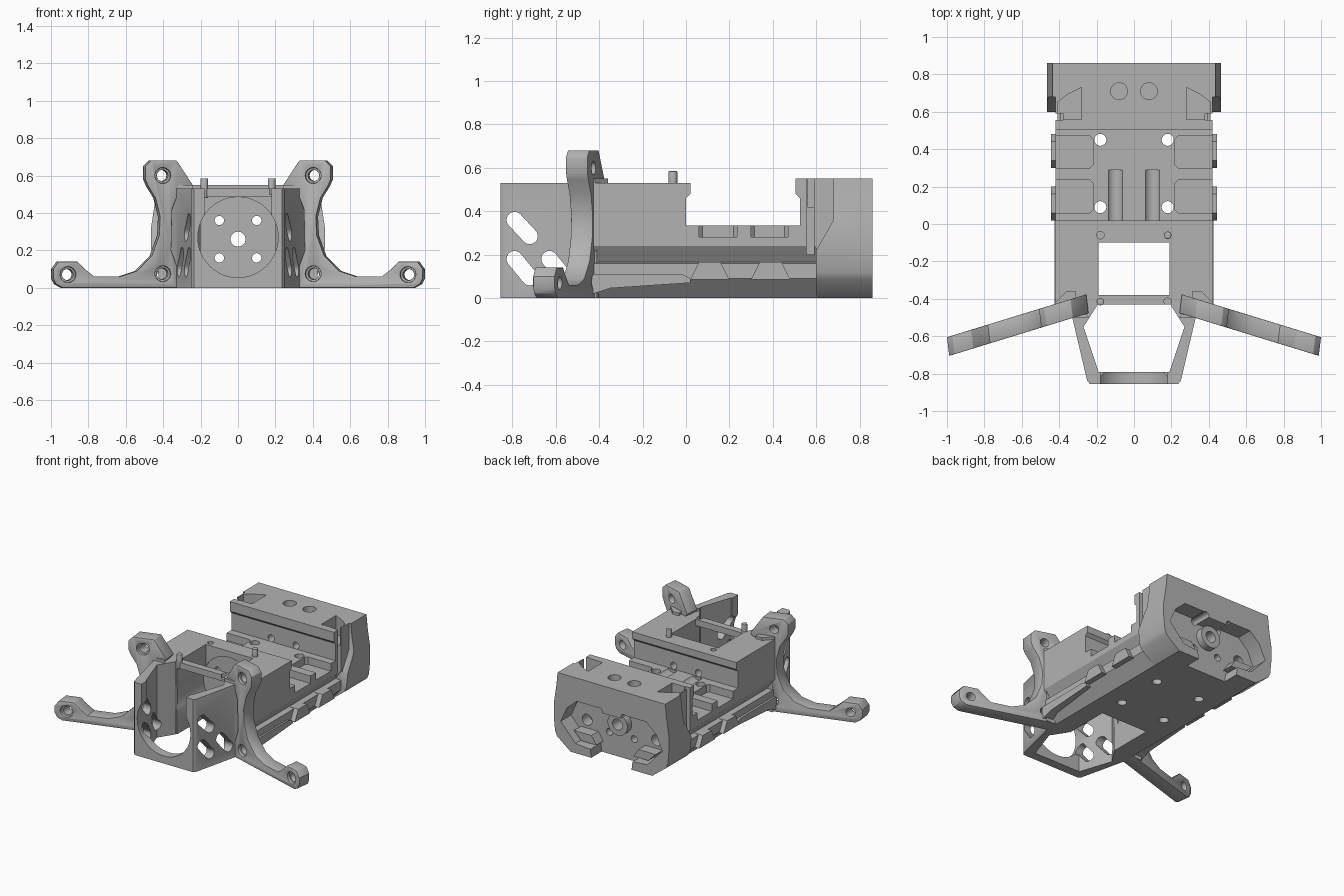
import bpy, bmesh, math
from mathutils import Matrix, Vector

if "Cube" in bpy.data.objects:
    bpy.data.objects.remove(bpy.data.objects["Cube"], do_unlink=True)

grey = bpy.data.materials.new("plain grey")
grey.use_nodes = True
grey.diffuse_color = (0.45, 0.45, 0.45, 1)
grey.node_tree.nodes["Principled BSDF"].inputs["Base Color"].default_value = grey.diffuse_color


def prism(name, pts, axis, a, b):
    """Extrude a 2D outline from a to b along an axis."""
    place = {"x": lambda p, t: (t, p[0], p[1]),
             "y": lambda p, t: (p[0], t, p[1]),
             "z": lambda p, t: (p[0], p[1], t)}[axis]
    bm = bmesh.new()
    lo = [bm.verts.new(place(p, a)) for p in pts]
    hi = [bm.verts.new(place(p, b)) for p in pts]
    bm.faces.new(lo)
    bm.faces.new(hi[::-1])
    for i in range(len(pts)):
        j = (i + 1) % len(pts)
        bm.faces.new((lo[i], lo[j], hi[j], hi[i]))
    bmesh.ops.recalc_face_normals(bm, faces=bm.faces)
    mesh = bpy.data.meshes.new(name)
    bm.to_mesh(mesh)
    bm.free()
    mesh.materials.append(grey)
    ob = bpy.data.objects.new(name, mesh)
    bpy.context.collection.objects.link(ob)
    return ob


def box(name, x0, x1, y0, y1, z0, z1):
    return prism(name, [(x0, y0), (x1, y0), (x1, y1), (x0, y1)], "z", z0, z1)


def capsule(p, q, r, n=12):
    """Outline of a slot between two points."""
    t = math.atan2(q[1] - p[1], q[0] - p[0])
    pts = []
    for c, start in ((q, t - math.pi / 2), (p, t + math.pi / 2)):
        for i in range(n + 1):
            a = start + math.pi * i / n
            pts.append((c[0] + r * math.cos(a), c[1] + r * math.sin(a)))
    return pts


def circle(x, y, r, n=32):
    return [(x + r * math.cos(math.tau * i / n), y + r * math.sin(math.tau * i / n)) for i in range(n)]


def both(half):
    """Complete a symmetric outline from its right half."""
    return half + [(-x, y) for x, y in reversed(half)]


def flip(pts, s):
    return [(s * x, y) for x, y in pts]


def apply(ob, kind, **settings):
    mod = ob.modifiers.new(kind.title(), kind)
    for key, value in settings.items():
        setattr(mod, key, value)
    bpy.context.view_layer.objects.active = ob
    bpy.ops.object.modifier_apply(modifier=mod.name)


def combine(ob, other, operation="DIFFERENCE"):
    apply(ob, "BOOLEAN", operation=operation, solver="EXACT", object=other)
    bpy.data.objects.remove(other, do_unlink=True)


def finish(ob, bevel=0):
    if bevel:
        apply(ob, "BEVEL", width=bevel, segments=2, limit_method="ANGLE", angle_limit=math.radians(40))
    bpy.ops.object.select_all(action="DESELECT")
    ob.select_set(True)
    bpy.context.view_layer.objects.active = ob
    bpy.ops.object.shade_smooth_by_angle(angle=math.radians(30))


# Chassis with undercut flanks, joined to the rear bumper
chassis = prism("chassis", both([(.33, 0), (.41, .09), (.41, .16), (.37, .165), (.42, .24), (.42, .55)]),
                "y", -.43, .72)
bumper = prism("bumper", both([(.33, 0), (.44, .085), (.455, .12), (.465, .22), (.465, .32), (.445, .45), (.435, .55)]),
               "y", .6, .86)
for s in (1, -1):
    combine(bumper, prism("cut", [(.5, .22), (.6, .22), (.68, .36), (.68, .7), (.5, .7)], "x", s * .42, s * .6))
combine(chassis, bumper, "UNION")

# Low deck between the front bridge and the rear block
combine(chassis, prism("cut", [(-1, .53), (.02, .53), (.02, .48), (0, .46), (0, .335), (.525, .335),
                               (.525, .46), (.505, .48), (.505, .7), (-1, .7)], "x", -1, 1))

# Motor bay and its open well
combine(chassis, prism("cut", circle(0, .27, .215, 48), "y", -.9, -.09))
combine(chassis, box("cut", -.19, .19, -.38, -.1, -.1, .7))
combine(chassis, box("cut", -.19, .19, -.5, -.37, -.1, .485))

# Recess in the rear face
combine(chassis, prism("cut", both([(.16, -.02), (.17, .06), (.29, .07), (.41, .2), (.36, .31), (.28, .38), (.12, .38), (.08, .35)]),
                       "y", .74, .9))
for s in (1, -1):
    # Rear fixing holes, side grooves, top pockets
    combine(chassis, prism("cut", circle(s * .28, .2, .04), "y", .66, .9))
    combine(chassis, prism("cut", flip([(.38, .555), (.5, .555), (.5, .59), (.38, .59)], s), "z", .2, .7))
    combine(chassis, prism("cut", flip([(.28, .56), (.41, .56), (.41, .65), (.36, .69), (.28, .73)], s), "z", .42, .7))
    combine(chassis, prism("cut", circle(s * .08, .71, .045), "z", .45, .7))
    # Screw troughs, long bores and deck holes
    combine(chassis, prism("cut", circle(s * .1, .36, .045), "y", .01, .29))
    for z in (.16, .36):
        combine(chassis, prism("cut", circle(s * .1, z, .025, 20), "y", -.2, 1))
    for y in (.09, .45):
        combine(chassis, prism("cut", circle(s * .18, y, .032), "z", -.1, .45))
    for y in (-.06, -.415):
        combine(chassis, prism("cut", circle(s * .18, y, .02, 16), "z", .5, .6))
    # Open pockets along the deck edges
    for y0, y1 in ((.06, .235), (.3, .47)):
        combine(chassis, prism("cut", flip([(.22, y0 + .015), (.235, y0), (.5, y0), (.5, y1), (.235, y1),
                                            (.22, y1 - .015)], s), "z", .28, .4))
combine(chassis, prism("cut", circle(0, .26, .04), "y", -.2, 1))
finish(chassis)

# Hub and ribs inside the rear recess
hub = prism("rear_hub", circle(0, .26, .08), "y", .73, .79)
combine(hub, prism("cut", circle(0, .26, .04), "y", .7, .9))
finish(hub)
for s in (1, -1):
    side = "left" if s > 0 else "right"
    finish(prism(side + "_rear_rib", flip([(.15, .08), (.27, .08), (.33, .14), (.19, .14)], s), "y", .73, .82))

# Tapered front frame
frame = prism("front_frame", both([(.19, -.79), (.27, -.55), (.2, -.44), (.2, -.41), (.41, -.41), (.33, -.5),
                                   (.25, -.84), (.235, -.856)][::-1]), "z", 0, .53)
combine(frame, box("cut", -.19, .19, -.79, -.3, -.1, .7))
front_bar = box("cut", -.22, .22, -.856, -.79, 0, .53)
combine(frame, front_bar, "UNION")
combine(frame, prism("cut", circle(0, .27, .215, 48), "y", -.95, -.6))
combine(frame, box("cut", -.18, .18, -.95, -.6, .27, .7))
for p, q in (((-.79, .36), (-.72, .285)), ((-.79, .18), (-.72, .095)), ((-.63, .18), (-.56, .095))):
    combine(frame, prism("cut", capsule(p, q, .037), "x", -1, 1))
finish(frame)

# Splayed legs with a raised horn
SLOPE = .305
leg_outline = [(.33, 0), (.95, 0), (.985, .02), (1, .05), (1, .1), (.97, .14), (.87, .14), (.83, .1), (.78, .06),
               (.64, .06), (.55, .09), (.47, .17), (.43, .28), (.425, .38), (.45, .48), (.49, .545), (.505, .58),
               (.505, .65), (.475, .68), (.335, .68), (.25, .55), (.27, .52), (.33, .5), (.36, .42), (.365, .2), (.33, .1)]
for s in (1, -1):
    side = "left" if s > 0 else "right"
    leg = prism(side + "_leg", leg_outline, "y", -.05, .05)
    for x, z in ((.41, .6), (.41, .075), (.92, .07)):
        combine(leg, prism("cut", circle(x, z, .03, 24), "y", -.2, .2))
        combine(leg, prism("cut", circle(x, z, .042, 24), "y", -.2, -.03))
    for v in leg.data.vertices:
        x, y, z = v.co
        v.co = (s * (x + y * .12), y - .475 - SLOPE * (x - .41), z)
    if s < 0:
        leg.data.flip_normals()
    widest = max(abs(v.co.x) for v in leg.data.vertices)
    for v in leg.data.vertices:
        v.co.x /= widest
    finish(leg, .01)
    # Gusset from horn to bridge
    finish(prism(side + "_horn_brace", flip([(.24, -.5), (.42, -.5), (.42, -.42), (.36, -.36), (.31, -.36), (.31, -.42)], s),
                 "z", .5, .55))
    # Flank rail and clips
    rail = prism(side + "_flank_rail", [(-.44, .015), (-.35, .045), (.02, .07), (.02, .09), (-.02, .11), (-.44, .11)],
                 "x", s * .36, s * .425)
    finish(rail)
    for i, y in enumerate((.11, .39)):
        outline = [(y - .09, .085), (y + .09, .085), (y + .05, .165), (y - .05, .165)]
        finish(prism(f"{side}_clip_{i + 1}", outline, "x", s * .38, s * .445))

# Locating pins on the bridge
for i, (x, y) in enumerate(((-.18, -.415), (.18, -.06))):
    finish(prism(f"locating_pin_{i + 1}", circle(x, y, .02, 20), "z", .48, .585), .004)
